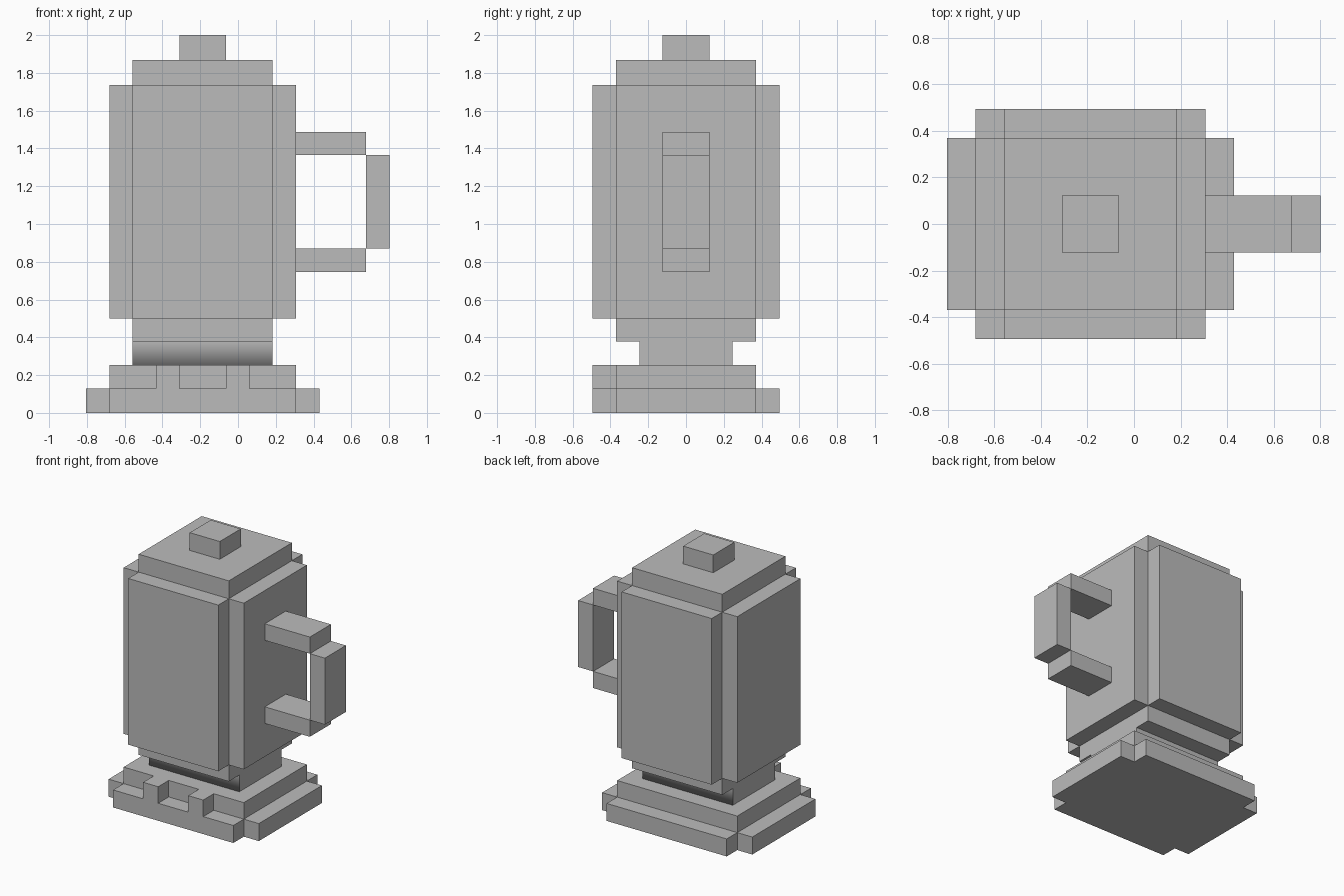
import bpy
from mathutils import Vector

cube = bpy.data.objects.get("Cube")
if cube:
    bpy.data.objects.remove(cube, do_unlink=True)

grey = bpy.data.materials.new("plain_grey")
grey.use_nodes = True
colour = (0.5, 0.5, 0.5, 1)
grey.diffuse_color = colour
grey.node_tree.nodes["Principled BSDF"].inputs["Base Color"].default_value = colour

AXIS = -0.187          # x of the jug's centre line
U = 0.1235             # block size


def box(name, xs, ys, zs):
    """Block spanning the given x, y and z ranges."""
    lo, hi = (Vector(p) for p in zip(xs, ys, zs))
    bpy.ops.mesh.primitive_cube_add(size=1)
    ob = bpy.context.object
    ob.name = ob.data.name = name
    for v in ob.data.vertices:
        v.co = (lo + hi) / 2 + v.co * (hi - lo)
    ob.data.materials.append(grey)
    return ob


def centred(name, wide, deep, zs):
    """Block around the centre line, sized in half-widths of blocks."""
    return box(name, (AXIS - wide * U, AXIS + wide * U), (-deep * U, deep * U), zs)


def plus(name, long, short, zs):
    """Plus-shaped slab: a square with notched corners, as one mesh."""
    a = centred(name, long, short, zs)
    b = centred(name + "_cross", short, long, zs)
    mod = a.modifiers.new("join", 'BOOLEAN')
    mod.operation, mod.object, mod.solver = 'UNION', b, 'EXACT'
    bpy.context.view_layer.objects.active = a
    bpy.ops.object.modifier_apply(modifier="join")
    bpy.data.objects.remove(b, do_unlink=True)
    return a


# Motor base: wide foot, upper step and two front buttons
foot_z, step_z, neck_z, collar_z, jug_z, lid_z = 0.13, 0.253, 0.377, 0.5, 1.735, 1.868
foot = centred("foot", 5, 3, (0, foot_z))
centred("foot_middle", 4, 4, (0, foot_z))
centred("base_step", 4, 3, (foot_z, step_z))
for side, x in (("right", AXIS - 1.5 * U), ("left", AXIS + 1.5 * U)):
    box(side + "_button", (x - U / 2, x + U / 2), (-4 * U, -3 * U), (foot_z, step_z))

# Neck, softly shaded where front, back and underside meet
neck = centred("neck", 3, 2, (step_z, neck_z))
for f in neck.data.polygons:
    f.use_smooth = abs(f.normal.y) > 0.5 or f.normal.z < -0.5

# Jug with notched corners, on its collar
centred("collar", 3, 3, (neck_z, collar_z))
plus("jug", 4, 3, (collar_z, jug_z))

# Lid and knob
centred("lid", 3, 3, (jug_z, lid_z))
centred("lid_knob", 1, 1, (lid_z, 2))

# Handle on the left side
arm_start, arm_end, grip_end = AXIS + 4 * U, AXIS + 7 * U, AXIS + 8 * U
depth = (-U, U)
low, high = jug_z - 7 * U, jug_z - 3 * U
box("handle_lower_arm", (arm_start, arm_end), depth, (low - U, low))
box("handle_upper_arm", (arm_start, arm_end), depth, (high, high + U))
box("handle_grip", (arm_end, grip_end), depth, (low, high))
